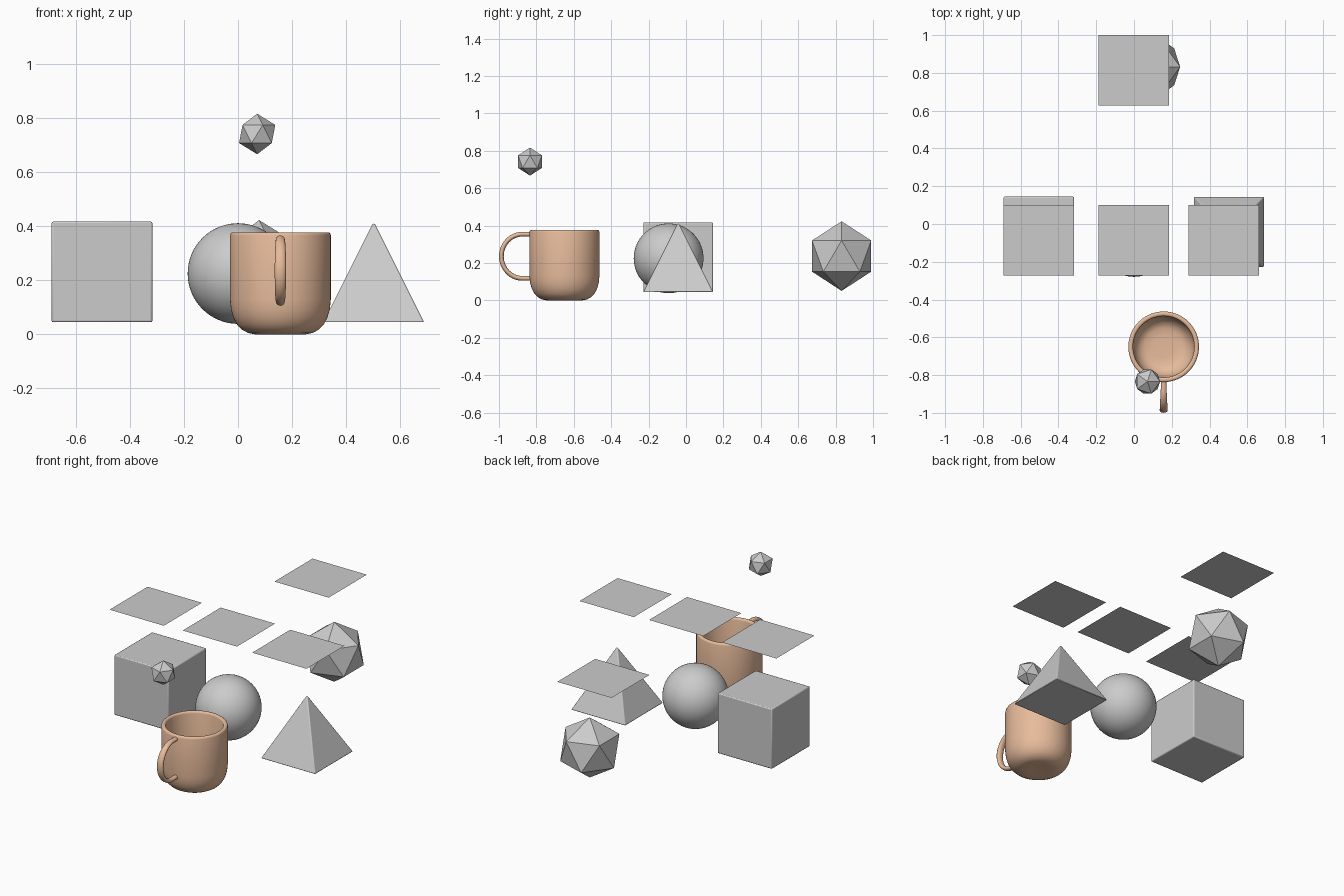
import bpy, bmesh, math
from mathutils import Vector, Matrix

if "Cube" in bpy.data.objects:
    bpy.data.objects.remove(bpy.data.objects["Cube"])

clay = bpy.data.materials.new("clay")
clay.diffuse_color = (0.8, 0.5, 0.33, 1)
clay.use_nodes = True
clay.node_tree.nodes["Principled BSDF"].inputs["Base Color"].default_value = clay.diffuse_color


def make(name, bm, loc=(0, 0, 0), smooth=None, mat=None, bevel=0):
    bmesh.ops.recalc_face_normals(bm, faces=bm.faces)
    me = bpy.data.meshes.new(name)
    bm.to_mesh(me)
    bm.free()
    ob = bpy.data.objects.new(name, me)
    ob.location = loc
    bpy.context.collection.objects.link(ob)
    if mat:
        me.materials.append(mat)
    if bevel:
        mod = ob.modifiers.new("bevel", 'BEVEL')
        mod.width, mod.segments = bevel, 2
    if smooth:
        bpy.ops.object.select_all(action='DESELECT')
        ob.select_set(True)
        bpy.context.view_layer.objects.active = ob
        bpy.ops.object.shade_smooth_by_angle(angle=math.radians(smooth))
    return ob


S = 0.373  # common size of the test solids

# Cube with softened edges
bm = bmesh.new()
bmesh.ops.create_cube(bm, size=S)
make("cube", bm, (-0.504, -0.042, 0.231), smooth=30, bevel=0.006)

# Square pyramid with softened edges
bm = bmesh.new()
bmesh.ops.create_cone(bm, cap_ends=True, segments=4, radius1=S / math.sqrt(2), radius2=0,
                      depth=S, matrix=Matrix.Rotation(math.pi / 4, 4, 'Z'))
bmesh.ops.remove_doubles(bm, verts=bm.verts, dist=1e-5)
make("pyramid", bm, (0.503, -0.042, 0.231), smooth=30, bevel=0.005)

# Smooth sphere
bm = bmesh.new()
bmesh.ops.create_uvsphere(bm, u_segments=64, v_segments=32, radius=S / 2)
make("sphere", bm, (0, -0.093, 0.225), smooth=60)

# Faceted icosahedra
for name, r, loc in (("large_icosahedron", 0.186, (0.078, 0.832, 0.237)),
                     ("small_icosahedron", 0.075, (0.071, -0.834, 0.742))):
    bm = bmesh.new()
    bmesh.ops.create_icosphere(bm, subdivisions=1, radius=r)
    make(name, bm, loc)

# Floating flat panels
for name, loc in (("left_panel", (-0.504, -0.087, 0.715)),
                  ("middle_panel", (-0.002, -0.087, 0.72)),
                  ("right_panel", (0.475, -0.087, 0.71)),
                  ("back_panel", (-0.002, 0.813, 0.68))):
    bm = bmesh.new()
    bmesh.ops.create_grid(bm, x_segments=1, y_segments=1, size=S / 2)
    make(name, bm, loc)

# Mug body: lathed profile, outside from the base up, over the rim, down inside
MUG = (0.157, -0.65, 0)
profile = [(0, 0.004), (0.06, 0.002), (0.095, 0), (0.12, 0.005), (0.142, 0.017),
           (0.16, 0.035), (0.174, 0.061), (0.183, 0.092), (0.187, 0.13), (0.187, 0.366),
           (0.185, 0.373), (0.18, 0.377), (0.169, 0.377), (0.164, 0.373), (0.162, 0.366),
           (0.162, 0.13), (0.157, 0.095), (0.145, 0.066), (0.125, 0.043),
           (0.1, 0.031), (0.06, 0.028), (0, 0.028)]
bm = bmesh.new()
verts = [bm.verts.new((r, 0, z)) for r, z in profile]
edges = [bm.edges.new(p) for p in zip(verts, verts[1:])]
bmesh.ops.spin(bm, geom=verts + edges, axis=(0, 0, 1), cent=(0, 0, 0),
               angle=math.tau, steps=64)
bmesh.ops.remove_doubles(bm, verts=bm.verts, dist=1e-5)
make("mug_body", bm, MUG, smooth=60, mat=clay)

# Mug handle: oval section swept along a half-ellipse loop, wider at the middle
N, K = 28, 16
path = [Vector((0, -0.178, 0.354)), Vector((0, -0.2, 0.354))]
for i in range(N + 1):
    a = math.pi / 2 - math.pi * i / N
    path.append(Vector((0, -0.225 - 0.112 * math.cos(a), 0.236 + 0.118 * math.sin(a))))
path += [Vector((0, -0.2, 0.118)), Vector((0, -0.178, 0.118))]
bm = bmesh.new()
rings = []
for i, p in enumerate(path):
    t = (path[min(i + 1, len(path) - 1)] - path[max(i - 1, 0)]).normalized()
    normal = t.cross(Vector((1, 0, 0)))
    wide = 0.014 + 0.007 * math.sin(math.pi * i / (len(path) - 1))
    rings.append([bm.verts.new(p + Vector((wide * math.cos(b), 0, 0)) + normal * 0.0125 * math.sin(b))
                  for b in (math.tau * k / K for k in range(K))])
for r0, r1 in zip(rings, rings[1:]):
    for k in range(K):
        j = (k + 1) % K
        bm.faces.new((r0[k], r0[j], r1[j], r1[k]))
for ring in (rings[0], rings[-1]):
    bm.faces.new(ring)
make("mug_handle", bm, MUG, smooth=60, mat=clay)
